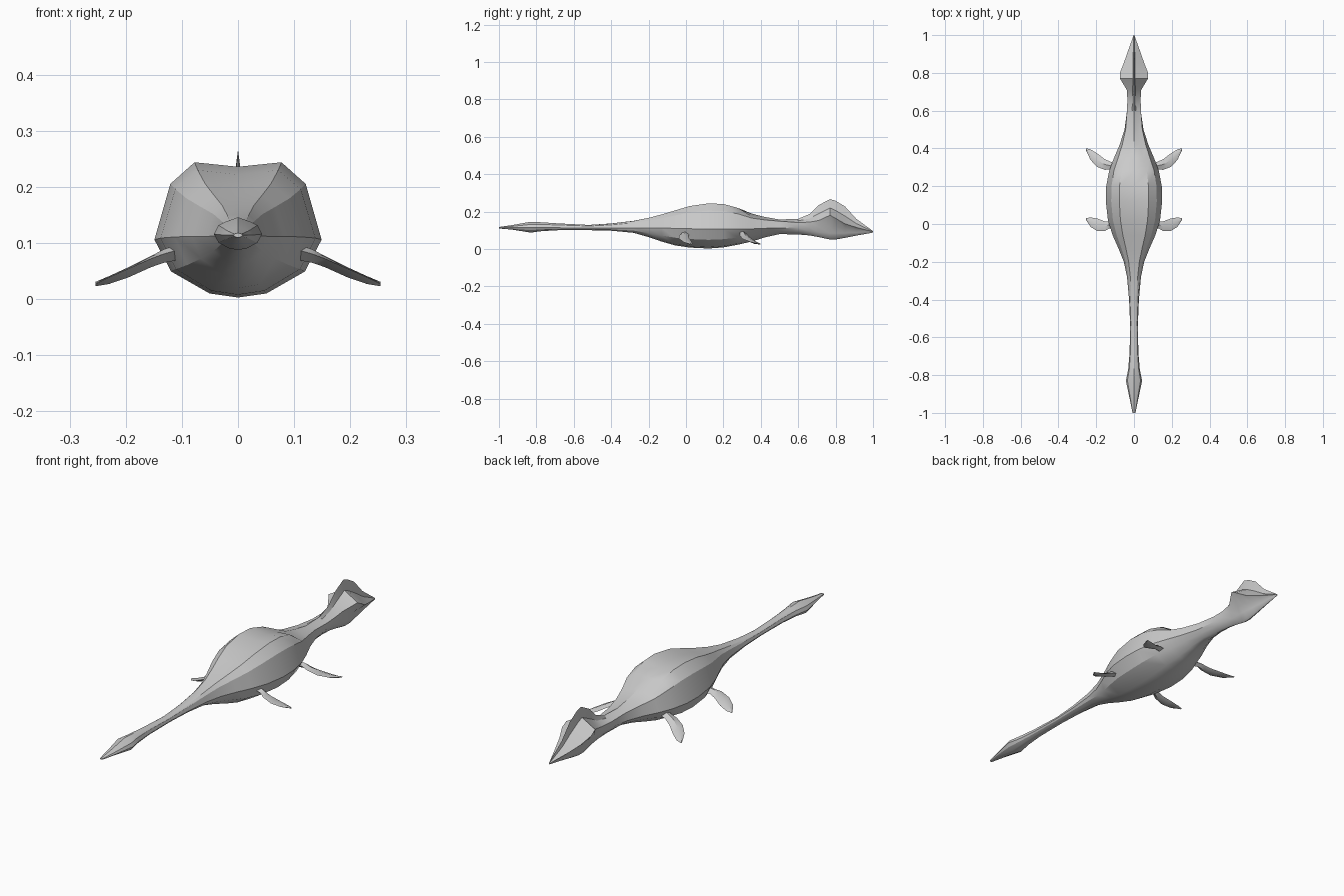
import bpy, bmesh, math

grey = bpy.data.materials.new("slate grey")
grey.diffuse_color = (0.6, 0.6, 0.6, 1)


def loft(name, rings, angle):
    """Skin closed rings of equal length and cap both ends."""
    bm = bmesh.new()
    vs = [[bm.verts.new(p) for p in r] for r in rings]
    n = len(vs[0])
    for a, b in zip(vs, vs[1:]):
        for i in range(n):
            j = (i + 1) % n
            bm.faces.new((a[i], a[j], b[j], b[i]))
    bm.faces.new(vs[0])
    bm.faces.new(vs[-1])
    bmesh.ops.recalc_face_normals(bm, faces=bm.faces)
    me = bpy.data.meshes.new(name)
    bm.to_mesh(me)
    bm.free()
    ob = bpy.data.objects.new(name, me)
    bpy.context.collection.objects.link(ob)
    me.materials.append(grey)
    bpy.ops.object.select_all(action='DESELECT')
    ob.select_set(True)
    bpy.context.view_layer.objects.active = ob
    bpy.ops.object.shade_smooth_by_angle(angle=math.radians(angle))
    return ob


def ring(y, half):
    """Mirror a half section running from top centre to bottom centre."""
    return [(x, y, z) for x, z in half] + [(-x, y, z) for x, z in half[-2:0:-1]]


# Head, neck and trunk: y, half width, top z, back ridge z, side z, belly z
trunk = [
    (-1.00, .008, .118, .117, .114, .110),
    (-0.93, .022, .128, .124, .114, .104),
    (-0.83, .043, .146, .138, .116, .088),
    (-0.77, .031, .143, .138, .115, .096),
    (-0.68, .023, .137, .134, .114, .101),
    (-0.52, .021, .129, .127, .113, .101),
    (-0.40, .026, .137, .135, .113, .098),
    (-0.28, .037, .151, .150, .113, .087),
    (-0.20, .054, .167, .167, .112, .064),
    (-0.13, .082, .184, .185, .112, .040),
    (-0.06, .113, .203, .206, .111, .020),
    (0.02, .138, .222, .230, .109, .008),
    (0.12, .149, .236, .244, .106, .003),
    (0.20, .147, .233, .241, .106, .009),
    (0.28, .132, .214, .219, .107, .024),
]
rings = []
for y, w, zt, zr, zs, zb in trunk:
    rings.append(ring(y, [(0, zt), (.52 * w, zr), (.81 * w, zs + .72 * (zr - zs)),
                          (w, zs), (.8 * w, zs - .55 * (zs - zb)),
                          (.34 * w, zs - .93 * (zs - zb)), (0, zb)]))

# Tail: y, fluke half width, fluke z, fin top z, keel z, flank half width,
# flank z, fin half thickness
tail = [
    (0.35, .084, .166, .190, .040, .106, .108, .046),
    (0.42, .062, .156, .172, .062, .076, .111, .030),
    (0.50, .044, .149, .158, .080, .050, .113, .016),
    (0.60, .037, .142, .162, .078, .036, .115, .010),
    (0.66, .035, .144, .187, .073, .030, .116, .008),
    (0.71, .038, .153, .235, .064, .028, .117, .007),
    (0.77, .074, .181, .267, .051, .036, .118, .006),
    (0.80, .075, .164, .258, .051, .036, .117, .006),
    (0.85, .055, .135, .228, .060, .027, .110, .005),
    (0.91, .034, .116, .162, .072, .017, .102, .004),
    (1.00, .002, .093, .096, .088, .002, .091, .001),
]
for y, wf, zf, zt, zb, ws, zs, t in tail:
    rings.append(ring(y, [(0, zt), (t, zf + .45 * (zt - zf)), (wf, zf), (ws, zs),
                          (.7 * ws, zs - .5 * (zs - zb)),
                          (.3 * ws, zs - .9 * (zs - zb)), (0, zb)]))
loft("body", rings, 30)

# Flippers: x, y, z, half chord, half thickness
front = [(.100, .000, .085, .024, .014), (.132, -.005, .077, .019, .012),
         (.155, -.012, .067, .026, .010), (.195, -.004, .048, .033, .009),
         (.230, .010, .034, .025, .007), (.254, .026, .026, .005, .003)]
rear = [(.085, .290, .088, .026, .014), (.125, .309, .080, .021, .012),
        (.155, .315, .067, .028, .010), (.195, .338, .048, .036, .009),
        (.230, .367, .034, .028, .007), (.254, .395, .028, .006, .003)]
for side, s in (("right", 1), ("left", -1)):
    for name, path in (("front", front), ("rear", rear)):
        loft(f"{name}_{side}_flipper",
             [[(s * x, y - c, z + .2 * c), (s * x, y, z + t),
               (s * x, y + c, z - .2 * c), (s * x, y, z - t)]
              for x, y, z, c, t in path], 35)
